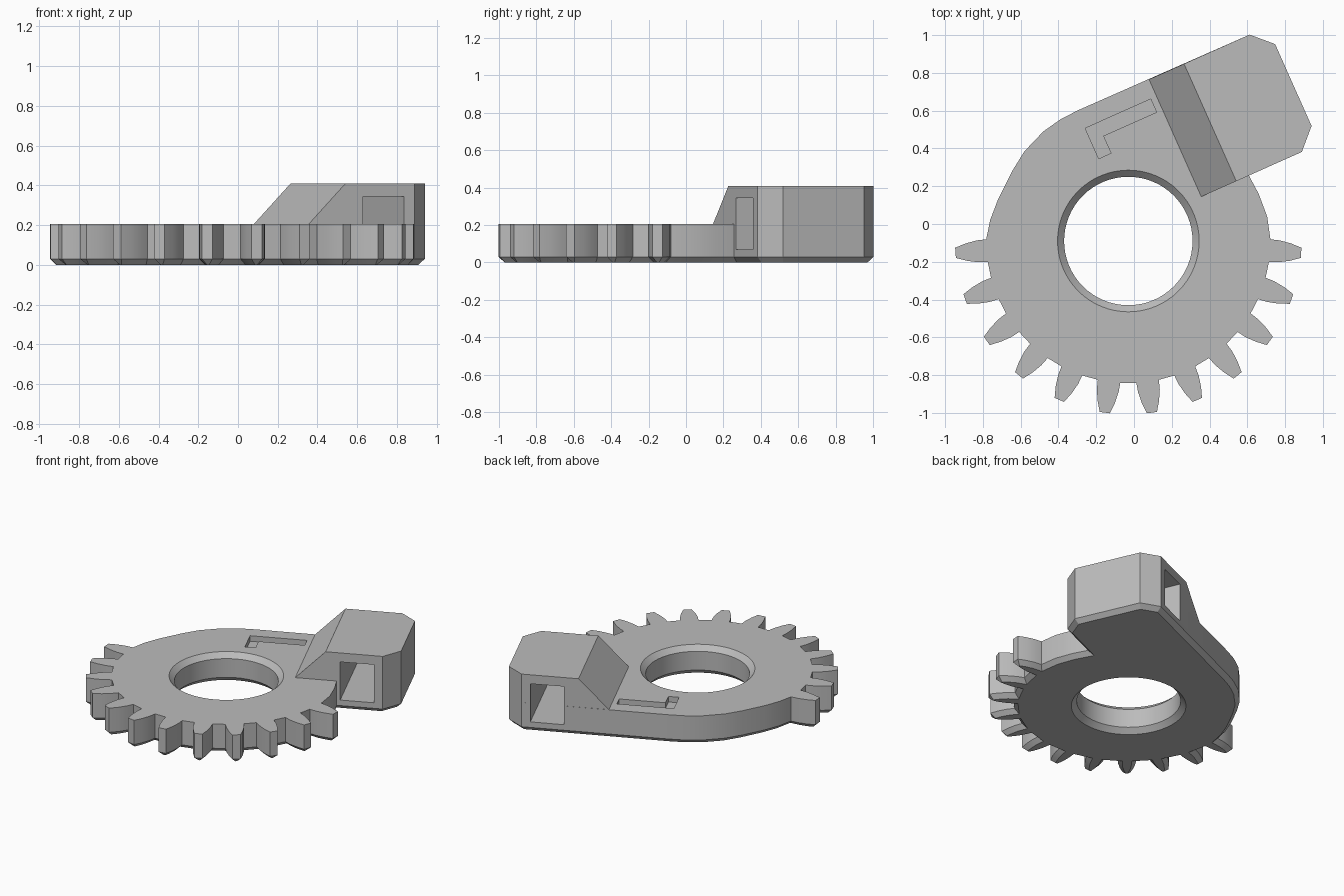
import bpy, bmesh, math
from mathutils import Vector

default = bpy.data.objects.get("Cube")
if default:
    bpy.data.objects.remove(default, do_unlink=True)

CENTRE = Vector((-0.03, -0.09))
ARM = math.radians(24)          # direction of the arm and its block
PLATE, TOP, BEVEL = 0.205, 0.41, 0.03

grey = bpy.data.materials.new("plain grey")
grey.use_nodes = True
grey.diffuse_color = (0.5, 0.5, 0.5, 1)
grey.node_tree.nodes["Principled BSDF"].inputs["Base Color"].default_value = (0.5, 0.5, 0.5, 1)


def arm(u, v):
    """Point in the arm's own frame, turned into model x, y."""
    c, s = math.cos(ARM), math.sin(ARM)
    return Vector((u * c - v * s, u * s + v * c))


def polar(angle, r, side=0.0):
    d = Vector((math.cos(angle), math.sin(angle)))
    return CENTRE + d * r + Vector((-d.y, d.x)) * side


def inset(points, d):
    """Mitred inward offset of a counterclockwise outline."""
    out = []
    for i, p in enumerate(points):
        a = (p - points[i - 1]).normalized()
        b = (points[(i + 1) % len(points)] - p).normalized()
        na, nb = Vector((-a.y, a.x)), Vector((-b.y, b.x))
        out.append(p + (na + nb) * d / max(1 + na.dot(nb), 0.3))
    return out


def loft(name, layers):
    """Solid through a stack of (outline, height) layers."""
    bm = bmesh.new()
    rings = [[bm.verts.new((p.x, p.y, z)) for p in pts] for pts, z in layers]
    n = len(rings[0])
    for low, high in zip(rings, rings[1:]):
        for i in range(n):
            j = (i + 1) % n
            bm.faces.new((low[i], low[j], high[j], high[i]))
    bm.faces.new(rings[0][::-1])
    bm.faces.new(rings[-1])
    bmesh.ops.recalc_face_normals(bm, faces=bm.faces)
    mesh = bpy.data.meshes.new(name)
    bm.to_mesh(mesh)
    bm.free()
    mesh.materials.append(grey)
    obj = bpy.data.objects.new(name, mesh)
    bpy.context.collection.objects.link(obj)
    return obj


def select(obj):
    bpy.ops.object.select_all(action='DESELECT')
    obj.select_set(True)
    bpy.context.view_layer.objects.active = obj


def cut(obj, cutter):
    cutter.hide_render = True
    select(obj)
    mod = obj.modifiers.new("cut", 'BOOLEAN')
    mod.operation, mod.solver, mod.object = 'DIFFERENCE', 'EXACT', cutter
    bpy.ops.object.modifier_apply(modifier=mod.name)


# Gear teeth, running counterclockwise round the front
flank = [(0.75, 0.06), (0.80, 0.058), (0.86, 0.046), (0.917, 0.027)]
outline = []
for k in range(12):
    angle = -math.pi / 2 + (k - 5.5) * math.tau / 23
    outline += [polar(angle, r, -w) for r, w in flank]
    outline += [polar(angle, r, w) for r, w in reversed(flank)]

# Right shoulder, block end, then the curved left shoulder
outline += [Vector(p) for p in ((0.705, 0.04), (0.66, 0.16))]
outline.append(arm(0.66, -0.013))
block_end = [arm(0.967, -0.013), arm(1.07, 0.092), arm(1.07, 0.566), arm(0.967, 0.667)]
outline += block_end
outline += [Vector(p) for p in ((-0.29, 0.605), (-0.385, 0.557), (-0.48, 0.49), (-0.58, 0.385),
                                (-0.645, 0.28), (-0.72, 0.13), (-0.762, 0.02))]
gear_plate = loft("gear_plate", [(inset(outline, BEVEL), 0), (outline, BEVEL), (outline, PLATE)])

# Ramped block on the arm
block = loft("ramped_block", [
    ([arm(0.384, -0.013)] + block_end + [arm(0.384, 0.667)], PLATE),
    ([arm(0.587, -0.013)] + block_end + [arm(0.587, 0.667)], TOP)])


def circle(r):
    return [polar(math.tau * i / 64, r) for i in range(64)]


# Bevelled centre bore
bore = loft("bore_cutter", [(circle(0.385), -0.01), (circle(0.34), 0.035),
                            (circle(0.34), PLATE - 0.035), (circle(0.385), PLATE + 0.01)])

# Shallow corner-shaped groove
corner = [arm(-0.03, 0.392), arm(0.041, 0.392), arm(0.041, 0.492),
          arm(0.35, 0.492), arm(0.35, 0.568), arm(-0.03, 0.568)]
groove = loft("groove_cutter", [(corner, PLATE - 0.04), (corner, PLATE + 0.05)])

# Rectangular tunnel through the block
slot = [arm(0.684, -0.1), arm(0.908, -0.1), arm(0.908, 0.8), arm(0.684, 0.8)]
tunnel = loft("tunnel_cutter", [(slot, 0.07), (slot, 0.345)])

for cutter in (bore, groove, tunnel):
    cut(gear_plate, cutter)
cut(block, tunnel)
for cutter in (bore, groove, tunnel):
    bpy.data.objects.remove(cutter, do_unlink=True)

for obj in (gear_plate, block):
    select(obj)
    bpy.ops.object.shade_smooth_by_angle(angle=math.radians(20))
